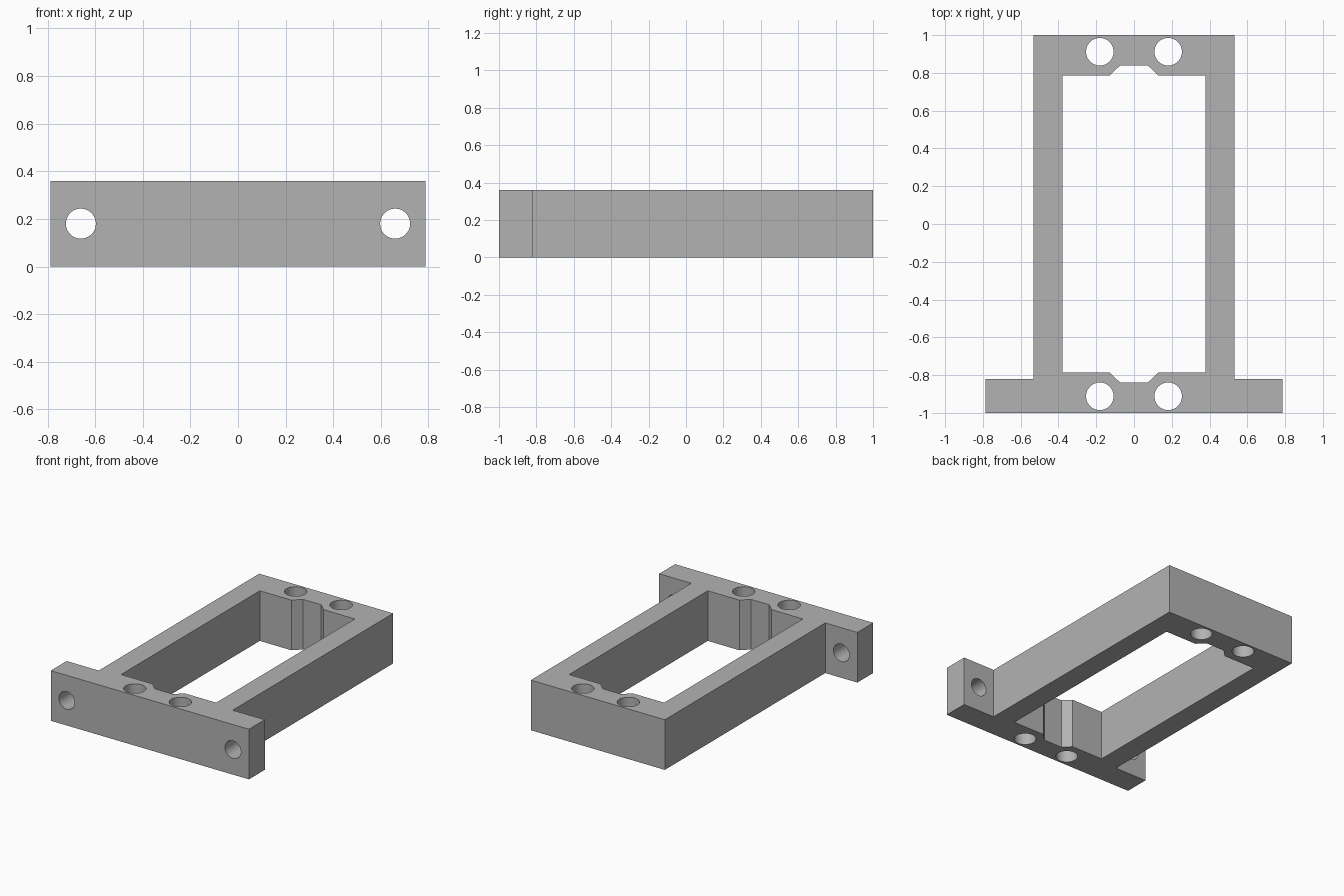
import bpy
import bmesh
from math import radians
from mathutils import Matrix, Vector

cube = bpy.data.objects.get("Cube")
if cube:
    bpy.data.objects.remove(cube, do_unlink=True)

HEIGHT = 0.36

grey = bpy.data.materials.new("plain grey")
grey.use_nodes = True
colour = (0.45, 0.45, 0.45, 1)
grey.diffuse_color = colour
grey.node_tree.nodes["Principled BSDF"].inputs["Base Color"].default_value = colour


def add_object(name, bm):
    bmesh.ops.recalc_face_normals(bm, faces=bm.faces)
    mesh = bpy.data.meshes.new(name)
    bm.to_mesh(mesh)
    bm.free()
    mesh.materials.append(grey)
    obj = bpy.data.objects.new(name, mesh)
    bpy.context.collection.objects.link(obj)
    return obj


def prism(name, points, bottom, top):
    """Extrude a plan outline from bottom to top."""
    bm = bmesh.new()
    face = bm.faces.new([bm.verts.new((x, y, bottom)) for x, y in points])
    new = bmesh.ops.extrude_face_region(bm, geom=[face])["geom"]
    verts = [v for v in new if isinstance(v, bmesh.types.BMVert)]
    bmesh.ops.translate(bm, verts=verts, vec=(0, 0, top - bottom))
    return add_object(name, bm)


def drill(name, centre, radius, axis):
    bm = bmesh.new()
    turn = Vector(axis).to_track_quat('Z', 'Y').to_matrix().to_4x4()
    bmesh.ops.create_cone(bm, cap_ends=True, segments=48, radius1=radius,
                          radius2=radius, depth=0.6,
                          matrix=Matrix.Translation(centre) @ turn)
    return add_object(name, bm)


def mirrored(half):
    return half + [(-x, y) for x, y in reversed(half)]


# Frame with a wider mounting flange at the front
frame = prism("mounting_frame", mirrored(
    [(0.787, -1), (0.787, -0.82), (0.532, -0.82), (0.532, 1)]), 0, HEIGHT)

# Window with a chamfered notch at each end
window = [(0.073, -0.84), (0.127, -0.787), (0.378, -0.787)]
window += [(x, -y) for x, y in reversed(window)]
cutters = [prism("window_cutter", mirrored(window), -0.1, HEIGHT + 0.1)]

# Vertical screw holes and flange bolt holes
for side in (-1, 1):
    for end in (-1, 1):
        cutters.append(drill("screw_hole_cutter",
                             (side * 0.181, end * 0.912, HEIGHT / 2), 0.073, (0, 0, 1)))
    cutters.append(drill("bolt_hole_cutter",
                         (side * 0.66, -0.91, HEIGHT / 2), 0.063, (0, 1, 0)))

# Cut the openings and clear away the cutters
bpy.context.view_layer.objects.active = frame
for cutter in cutters:
    cutter.hide_render = True
    mod = frame.modifiers.new("cut", 'BOOLEAN')
    mod.operation = 'DIFFERENCE'
    mod.solver = 'EXACT'
    mod.object = cutter
    bpy.ops.object.modifier_apply(modifier=mod.name)
    bpy.data.objects.remove(cutter, do_unlink=True)

# Smooth the bores, keep the block edges sharp
bpy.ops.object.select_all(action='DESELECT')
frame.select_set(True)
bpy.ops.object.shade_smooth_by_angle(angle=radians(30))
